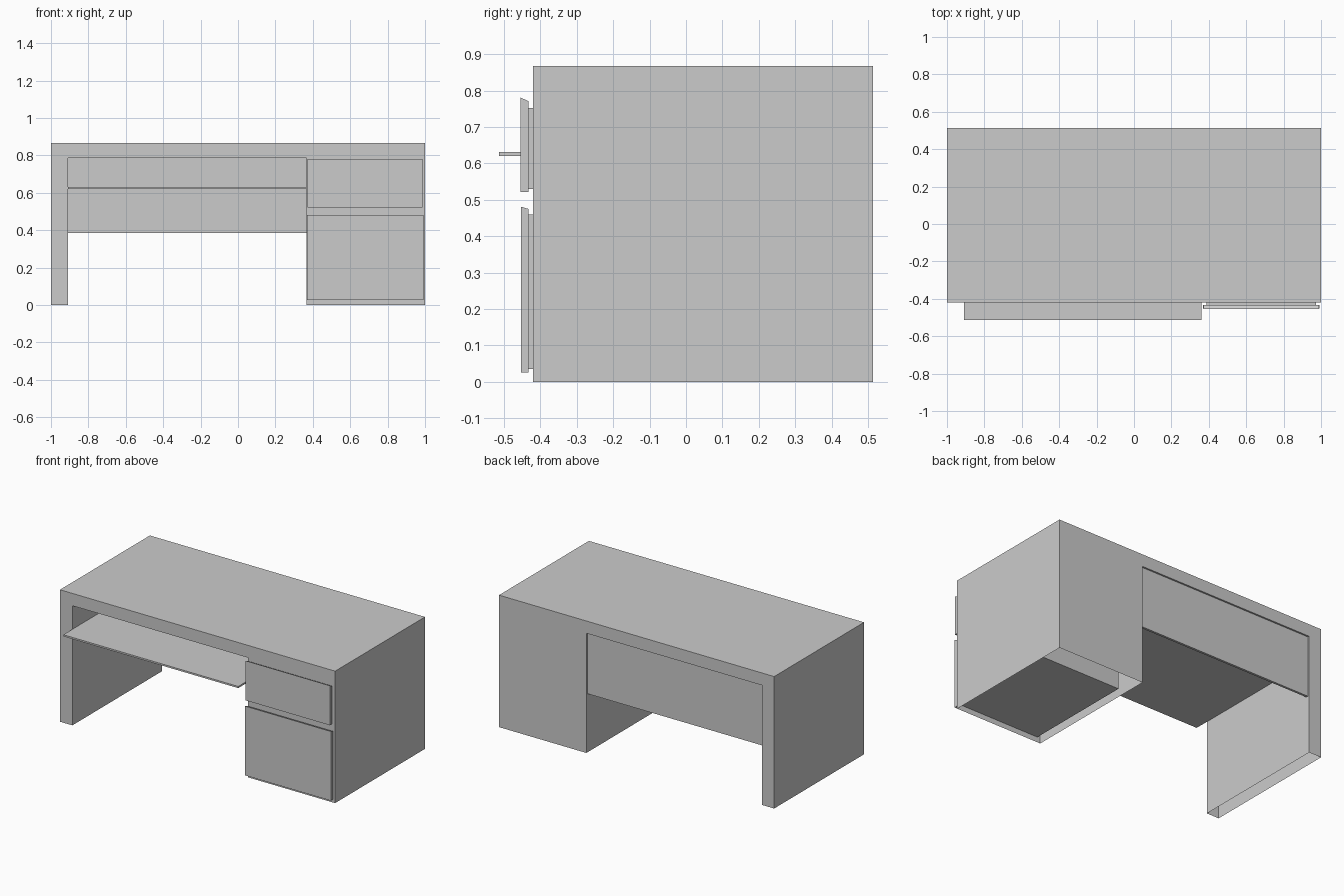
import bpy, bmesh

if "Cube" in bpy.data.objects:
    bpy.data.objects.remove(bpy.data.objects["Cube"])


def make_object(name, bm):
    bmesh.ops.recalc_face_normals(bm, faces=bm.faces)
    mesh = bpy.data.meshes.new(name)
    bm.to_mesh(mesh)
    bm.free()
    obj = bpy.data.objects.new(name, mesh)
    bpy.context.collection.objects.link(obj)
    return obj


def prism(name, points, axis, a, b, open_bottom=False):
    """Extrude a 2D profile along x (points are y,z) or y (points are x,z)."""
    bm = bmesh.new()
    place = (lambda p, d: (d, p[0], p[1])) if axis == 'x' else (lambda p, d: (p[0], d, p[1]))
    face = bm.faces.new([bm.verts.new(place(p, a)) for p in points])
    res = bmesh.ops.extrude_face_region(bm, geom=[face], use_keep_orig=True)
    moved = [v for v in res['geom'] if isinstance(v, bmesh.types.BMVert)]
    offset = (b - a, 0, 0) if axis == 'x' else (0, b - a, 0)
    bmesh.ops.translate(bm, verts=moved, vec=offset)
    bmesh.ops.recalc_face_normals(bm, faces=bm.faces)
    if open_bottom:
        floor = [f for f in bm.faces if all(abs(v.co.z) < 1e-5 for v in f.verts)]
        bmesh.ops.delete(bm, geom=floor, context='FACES')
    return make_object(name, bm)


def box(name, x0, x1, y0, y1, z0, z1):
    return prism(name, [(x0, z0), (x1, z0), (x1, z1), (x0, z1)], 'y', y0, y1)


FRONT, BACK = -0.42, 0.513
LEG, PED, TOP, UNDER = -0.91, 0.365, 0.867, 0.786

# Hollow shell: leg, top and drawer pedestal, open underneath
prism("desk_body", [(-1, 0), (-1, TOP), (1, TOP), (1, 0), (PED, 0),
                    (PED, UNDER), (LEG, UNDER), (LEG, 0)],
      'y', FRONT, BACK, open_bottom=True)

# Back panel, slightly recessed
box("modesty_panel", LEG, PED, BACK - 0.026, BACK - 0.011, 0.385, UNDER)

# Sliding keyboard tray
box("keyboard_tray", LEG, 0.361, -0.513, 0.40, 0.62, 0.631)

# Drawers: box plus overhanging front with sloped top edge
for name, x0, x1, z0, z1, drop, y, bz0, bz1 in (
        ("upper_drawer", 0.372, 0.987, 0.521, 0.781, 0.01, -0.455, 0.53, 0.752),
        ("lower_drawer", 0.368, 0.992, 0.026, 0.481, 0.006, -0.453, 0.035, 0.459)):
    box(name + "_box", 0.387, 0.972, -0.433, 0.32, bz0, bz1)
    prism(name + "_front", [(y, z0), (-0.433, z0), (-0.433, z1 - drop), (y, z1)], 'x', x0, x1)
